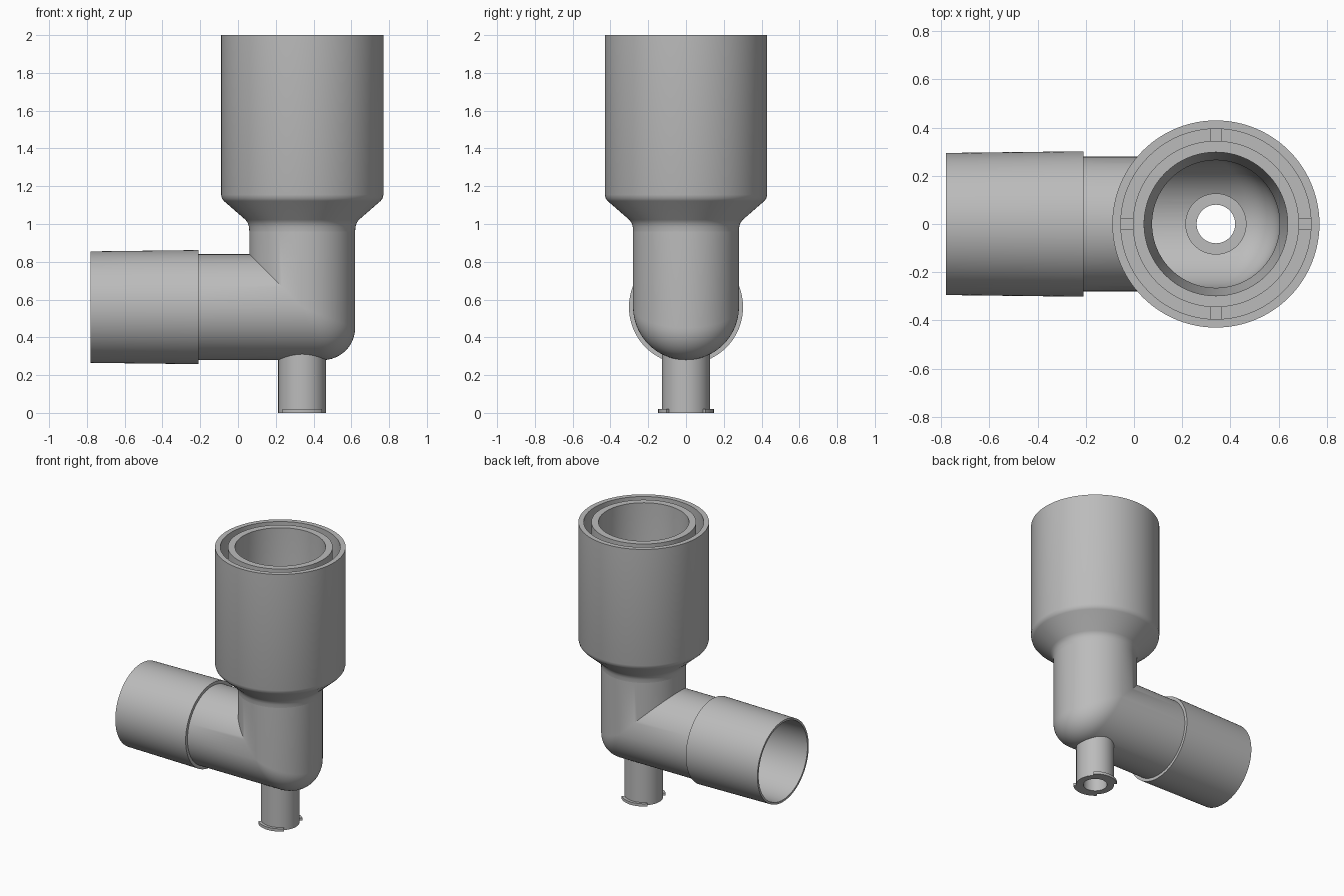
import bpy
import bmesh
from math import cos, sin, pi, radians
from mathutils import Matrix, Vector

if "Cube" in bpy.data.objects:
    bpy.data.objects.remove(bpy.data.objects["Cube"])

SEG = 96          # sides of every round part
AXIS_X = 0.34     # upright pipe axis
AXIS_Z = 0.56     # side pipe axis
PIPE, BORE = 0.28, 0.265
JOIN_Z, JOIN_X = 0.96, -0.21

grey = bpy.data.materials.new("plain grey")
grey.use_nodes = True
grey.diffuse_color = (0.5, 0.5, 0.5, 1)
grey.node_tree.nodes["Principled BSDF"].inputs["Base Color"].default_value = (0.5, 0.5, 0.5, 1)

UPRIGHT = Matrix.Translation((AXIS_X, 0, 0))
SIDEWAYS = Matrix.Translation((0, 0, AXIS_Z)) @ Matrix.Rotation(pi / 2, 4, 'Y')


def finish(name, bm):
    """Clean a mesh, make it an object, give it the material and smooth shading."""
    bmesh.ops.remove_doubles(bm, verts=bm.verts, dist=0.0001)
    bmesh.ops.recalc_face_normals(bm, faces=bm.faces)
    mesh = bpy.data.meshes.new(name)
    bm.to_mesh(mesh)
    bm.free()
    mesh.materials.append(grey)
    obj = bpy.data.objects.new(name, mesh)
    bpy.context.collection.objects.link(obj)
    smooth(obj)
    return obj


def smooth(obj):
    bpy.ops.object.select_all(action='DESELECT')
    obj.select_set(True)
    bpy.context.view_layer.objects.active = obj
    bpy.ops.object.shade_smooth_by_angle(angle=radians(30))


def skin(name, rings, closed):
    """Join closed loops of points; closed wraps last loop to first, else caps ends."""
    bm = bmesh.new()
    loops = [[bm.verts.new(p) for p in ring] for ring in rings]
    n = len(loops[0])
    for i in range(len(loops) if closed else len(loops) - 1):
        a, b = loops[i], loops[(i + 1) % len(loops)]
        for j in range(n):
            k = (j + 1) % n
            bm.faces.new((a[j], a[k], b[k], b[j]))
    if not closed:
        bm.faces.new(loops[0])
        bm.faces.new(loops[-1])
    return finish(name, bm)


def revolve(name, profile, place, start=0.0, sweep=2 * pi, steps=SEG):
    """Turn a closed (radius, height) outline around an axis."""
    full = sweep > 6.28
    rings = []
    for i in range(steps if full else steps + 1):
        a = start + sweep * i / steps
        rings.append([place @ Vector((r * cos(a), r * sin(a), h)) for r, h in profile])
    return skin(name, rings, full)


# Double-walled cup with a ring groove, tapering to the pipe
revolve("cup", [
    (PIPE, JOIN_Z), (0.282, 0.985), (0.288, 1.005), (0.3, 1.022),
    (0.415, 1.122), (0.425, 1.135), (0.43, 1.155), (0.43, 2.0),
    (0.395, 2.0), (0.395, 1.2), (0.345, 1.2), (0.345, 2.0),
    (0.298, 2.0), (0.294, 1.14), (BORE, 1.0), (BORE, JOIN_Z)], UPRIGHT)

# Four ribs bridging the groove
for i in range(4):
    bm = bmesh.new()
    bmesh.ops.create_cube(bm, size=1, matrix=UPRIGHT @ Matrix.Rotation(i * pi / 2, 4, 'Z')
                          @ Matrix.Translation((0.37, 0, 1.29))
                          @ Matrix.Diagonal((0.07, 0.05, 0.2, 1)))
    finish(f"groove_rib_{i + 1}", bm)


# Mitred elbow: sharp on the inside, ball-rounded on the outside
def elbow_wall(radius, fillet):
    angles = [2 * pi * i / SEG for i in range(SEG)]
    rows = [[(AXIS_X + radius * cos(a), radius * sin(a), JOIN_Z) for a in angles]]
    steps = 12
    for s in range(steps + 1):
        t, row = s / steps, []
        for a in angles:
            c, d = cos(a), sin(a)
            f = fillet if c > 0.001 else 0.0
            q = radius - f
            w1, w2 = cos(t * pi / 2), sin(t * pi / 2)
            n = Vector((c * w1, d * (w1 + w2) / 1.0, -c * w2))
            if s == 0 or s == steps or f == 0:
                n = Vector((c * (1 - t), d, -c * t))
            row.append(Vector((AXIS_X + q * c, q * d, AXIS_Z - q * c)) + f * n.normalized()
                       if f else Vector((AXIS_X + q * c, q * d, AXIS_Z - q * c)))
        rows.append(row)
    rows.append([(JOIN_X, radius * sin(a), AXIS_Z - radius * cos(a)) for a in angles])
    return rows


elbow = skin("elbow_pipe", elbow_wall(PIPE, 0.17) + elbow_wall(BORE, 0.155)[::-1], True)

# Opening in the elbow floor for the spout
bm = bmesh.new()
bmesh.ops.create_cone(bm, cap_ends=True, segments=48, radius1=0.1, radius2=0.1, depth=0.4,
                      matrix=UPRIGHT @ Matrix.Translation((0, 0, 0.25)))
cutter = finish("spout_cutter", bm)
cutter.hide_render = True
cut = elbow.modifiers.new("spout_hole", 'BOOLEAN')
cut.operation = 'DIFFERENCE'
cut.solver = 'EXACT'
cut.object = cutter
bpy.context.view_layer.objects.active = elbow
bpy.ops.object.modifier_apply(modifier=cut.name)
bpy.data.objects.remove(cutter)
smooth(elbow)

# Slightly tapered sleeve on the side pipe
revolve("side_sleeve", [(0.295, -0.78), (0.302, JOIN_X), (BORE, JOIN_X),
                        (0.28, -0.78)], SIDEWAYS)

# Drain spout with two locking lugs
revolve("spout", [(0.127, 0.0), (0.127, 0.335), (0.08, 0.335), (0.08, 0.0)], UPRIGHT)
for side, start in (("front", -135), ("back", 45)):
    revolve(f"{side}_lug", [(0.12, 0.0), (0.147, 0.0), (0.147, 0.02), (0.12, 0.02)],
            UPRIGHT, radians(start), radians(90), 20)
